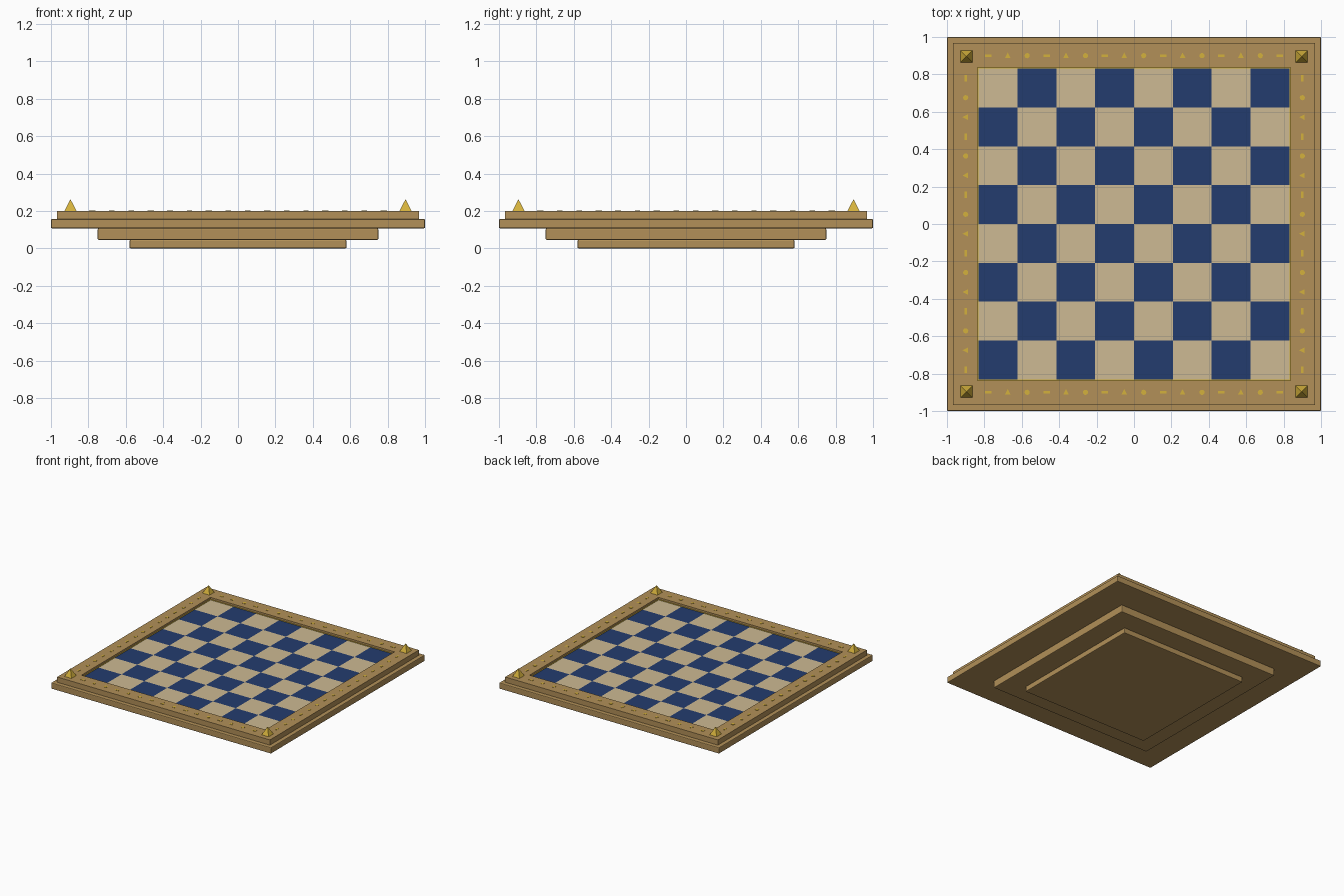
import bpy, bmesh
from math import sin, cos, pi
from mathutils import Matrix, Vector

cube = bpy.data.objects.get("Cube")
if cube:
    bpy.data.objects.remove(cube, do_unlink=True)


def material(name, rgb):
    linear = [((c / 255 + 0.055) / 1.055) ** 2.4 for c in rgb] + [1.0]
    mat = bpy.data.materials.new(name)
    mat.use_nodes = True
    mat.diffuse_color = linear
    mat.node_tree.nodes["Principled BSDF"].inputs["Base Color"].default_value = linear
    return mat


wood = material("wood", (178, 144, 88))
cream = material("cream tile", (205, 186, 147))
blue = material("blue tile", (36, 60, 110))
gold = material("gold", (212, 177, 60))


def finish(name, bm, *mats):
    mesh = bpy.data.meshes.new(name)
    bmesh.ops.recalc_face_normals(bm, faces=bm.faces)
    bm.to_mesh(mesh)
    bm.free()
    for m in mats:
        mesh.materials.append(m)
    obj = bpy.data.objects.new(name, mesh)
    bpy.context.collection.objects.link(obj)
    return obj


def slab(name, half, bottom, top):
    """Square plate with softened edges."""
    bm = bmesh.new()
    bmesh.ops.create_cube(bm, size=1)
    bmesh.ops.scale(bm, vec=(2 * half, 2 * half, top - bottom), verts=bm.verts)
    bmesh.ops.translate(bm, vec=(0, 0, (top + bottom) / 2), verts=bm.verts)
    obj = finish(name, bm, wood)
    bevel = obj.modifiers.new("Soft edges", "BEVEL")
    bevel.width = 0.006
    bevel.segments = 2
    return obj


def square_ring(name, inner, outer, bottom, top, mat):
    """Rectangular section swept around a square."""
    bm = bmesh.new()
    section = [(outer, bottom), (outer, top), (inner, top), (inner, bottom)]
    loops = [[bm.verts.new((sx * r, sy * r, z)) for r, z in section]
             for sx, sy in ((1, 1), (-1, 1), (-1, -1), (1, -1))]
    for i in range(4):
        a, b = loops[i], loops[(i + 1) % 4]
        for j in range(4):
            k = (j + 1) % 4
            bm.faces.new((a[j], b[j], b[k], a[k]))
    return finish(name, bm, mat)


def prism(bm, outline, matrix, bottom, top):
    """Upright prism from a flat outline."""
    low, high = ([bm.verts.new(matrix @ Vector((x, y, z))) for x, y in outline]
                 for z in (bottom, top))
    bm.faces.new(high)
    bm.faces.new(low[::-1])
    n = len(outline)
    for i in range(n):
        j = (i + 1) % n
        bm.faces.new((low[i], low[j], high[j], high[i]))


# Stepped base and wide plate
slab("foot", 0.58, 0.0, 0.045)
slab("plinth", 0.75, 0.045, 0.107)
slab("wide_plate", 1.0, 0.107, 0.157)

# Raised border and thin gold trim around the playing field
frame_top = 0.2
field_top = 0.182
field = 0.831
square_ring("border_frame", 0.837, 0.967, 0.155, frame_top, wood)
square_ring("gold_trim", field, 0.838, 0.156, field_top + 0.003, gold)

# Checkered field, coloured by row and column
bm = bmesh.new()
bmesh.ops.create_grid(bm, x_segments=8, y_segments=8, size=field)
bmesh.ops.translate(bm, vec=(0, 0, field_top), verts=bm.verts)
step = field / 4
for face in bm.faces:
    c = face.calc_center_median()
    col, row = int((c.x + field) / step), int((c.y + field) / step)
    face.material_index = (col + row + 1) % 2
finish("checkered_field", bm, cream, blue)

# Inlays along the border: dash, triangle and dot repeated
dash = [(-0.017, -0.007), (0.017, -0.007), (0.017, 0.007), (-0.017, 0.007)]
triangle = [(-0.015, -0.012), (0.015, -0.012), (0, 0.017)]
dot = [(0.014 * cos(i * pi / 6), 0.014 * sin(i * pi / 6)) for i in range(12)]
bm = bmesh.new()
for turn in (0, pi / 2):
    rotation = Matrix.Rotation(turn, 4, "Z")
    for side in (-0.9, 0.9):
        for i in range(16):
            place = rotation @ Matrix.Translation(((i - 7.5) * step / 2, side, 0))
            prism(bm, (dash, triangle, dot)[i % 3], place,
                  frame_top - 0.003, frame_top + 0.002)
finish("border_inlays", bm, gold)

# Corner pyramids
for y_name, sy in (("front", -1), ("back", 1)):
    for x_name, sx in (("right", -1), ("left", 1)):
        bm = bmesh.new()
        r, z = 0.032, frame_top
        base = [bm.verts.new((sx * 0.896 + a * r, sy * 0.896 + b * r, z))
                for a, b in ((-1, -1), (1, -1), (1, 1), (-1, 1))]
        tip = bm.verts.new((sx * 0.896, sy * 0.896, z + 0.063))
        bm.faces.new(base[::-1])
        for i in range(4):
            bm.faces.new((base[i], base[(i + 1) % 4], tip))
        finish(f"{y_name}_{x_name}_pyramid", bm, gold)
